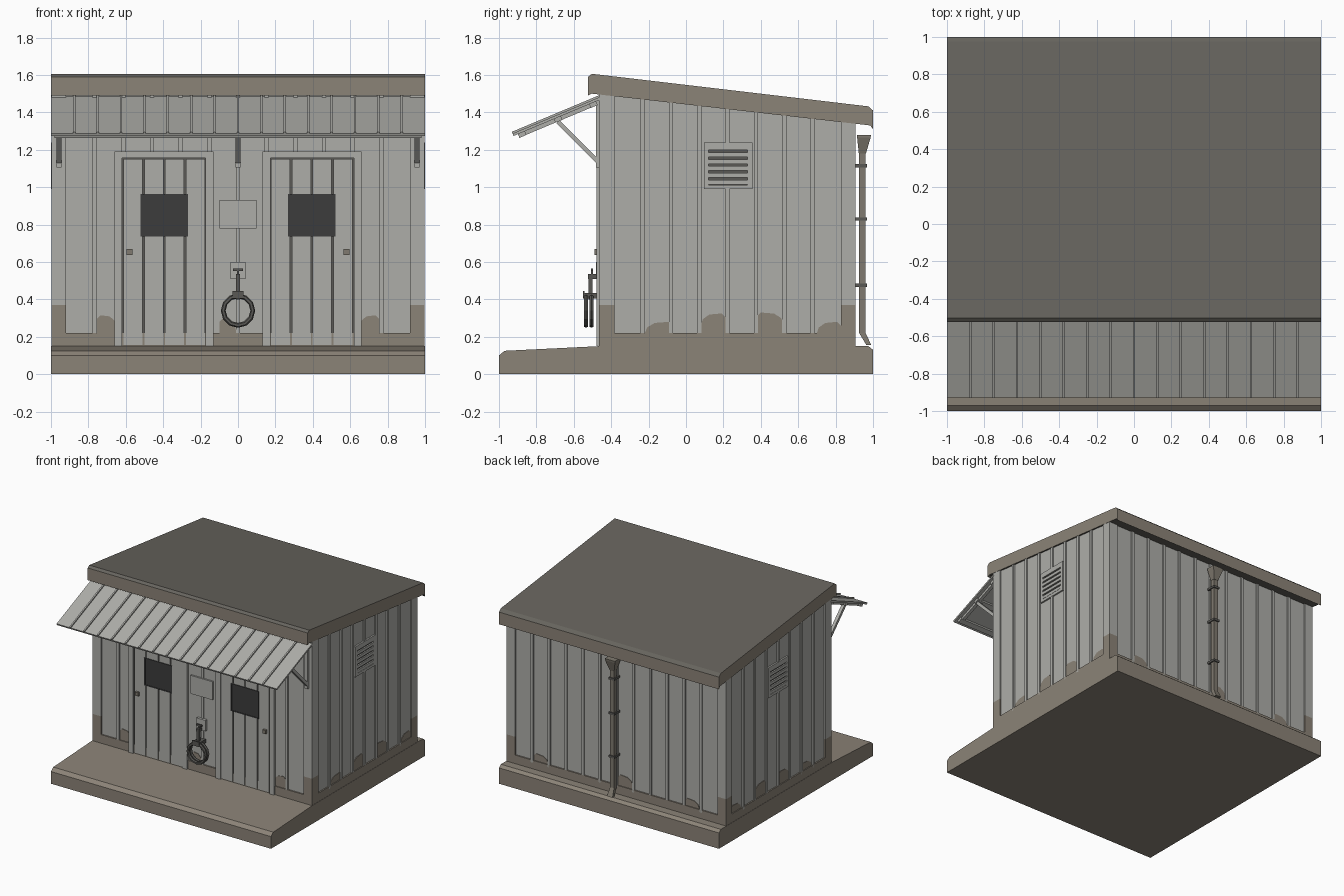
import bpy, bmesh, math
from mathutils import Vector

if "Cube" in bpy.data.objects:
    bpy.data.objects.remove(bpy.data.objects["Cube"])


def mat(name, r, g, b):
    m = bpy.data.materials.new(name)
    m.diffuse_color = (r, g, b, 1)
    m.use_nodes = True
    m.node_tree.nodes["Principled BSDF"].inputs["Base Color"].default_value = m.diffuse_color
    return m


GREY = mat("light grey metal", 0.42, 0.42, 0.395)
BROWN = mat("concrete brown", 0.26, 0.228, 0.185)
ROOF = mat("dark roof felt", 0.135, 0.128, 0.112)
DARK = mat("dark glass", 0.045, 0.045, 0.045)
HOSE = mat("dark rubber", 0.10, 0.098, 0.09)
PIPE = mat("pipe brown", 0.215, 0.195, 0.16)


def finish(name, bm, *mats):
    bmesh.ops.recalc_face_normals(bm, faces=bm.faces)
    me = bpy.data.meshes.new(name)
    bm.to_mesh(me)
    bm.free()
    for m in mats:
        me.materials.append(m)
    ob = bpy.data.objects.new(name, me)
    bpy.context.collection.objects.link(ob)
    return ob


def box(name, x, y, z, m):
    bm = bmesh.new()
    bmesh.ops.create_cube(bm, size=1)
    for v in bm.verts:
        v.co = [(a + b) / 2 + c * (b - a) for (a, b), c in zip((x, y, z), v.co)]
    return finish(name, bm, m)


def prism(name, pts, axis, lo, hi, *mats):
    # axis x: points are (y, z); axis y: points are (x, z)
    bm = bmesh.new()
    put = (lambda p, d: (d, p[0], p[1])) if axis == "x" else (lambda p, d: (p[0], d, p[1]))
    a = [bm.verts.new(put(p, lo)) for p in pts]
    b = [bm.verts.new(put(p, hi)) for p in pts]
    bm.faces.new(a)
    bm.faces.new(b)
    for i in range(len(pts)):
        j = (i + 1) % len(pts)
        bm.faces.new((a[i], a[j], b[j], b[i]))
    return finish(name, bm, *mats)


def bar(name, p, q, t, x, w, m):
    # bar of thickness t lying in the yz plane from p to q
    p, q = Vector(p), Vector(q)
    d = (q - p).normalized()
    n = Vector((-d.y, d.x)) * t / 2
    return prism(name, [p + n, q + n, q - n, p - n], "x", x - w / 2, x + w / 2, m)


def ring(name, y, z, r, t, m):
    bpy.ops.mesh.primitive_torus_add(major_segments=12, minor_segments=6, major_radius=r,
                                     minor_radius=t, location=(0, y, z),
                                     rotation=(math.pi / 2, 0, 0))
    ob = bpy.context.object
    ob.name = name
    ob.data.materials.append(m)


def eave(y):
    return 1.50 - 0.1141 * (y + 0.505)


F, B, S = -0.465, 0.905, 0.998     # outer faces of the wall ribs
REC = 0.011                        # depth of the panels behind them

# Ground slab and plinth
prism("slab", [(-1, 0), (-1, 0.1), (-0.97, 0.125), (-0.46, 0.15), (0.975, 0.15),
               (1, 0.13), (1, 0)], "x", -1, 1, BROWN)
box("plinth", (-S, S), (F, B), (0.12, 0.22), BROWN)

# Wall body
prism("walls", [(F + REC, 0.14), (B - REC, 0.14), (B - REC, eave(B) + 0.01),
                (F + REC, eave(F) + 0.01)], "x", -S + REC, S - REC, GREY)

# Roof: felt on top and below, fascia around
roof = prism("roof", [(-0.523, 1.49), (-0.523, 1.59), (-0.503, 1.606), (0.975, 1.432),
                      (1, 1.41), (1, 1.31), (0.985, 1.33), (-0.505, 1.50)],
             "x", -1, 1, BROWN, ROOF)
for p in roof.data.polygons:
    p.material_index = 1 if abs(p.normal.z) > 0.45 else 0

# Corner posts, stained at the foot
for sx in (-1, 1):
    xs = sorted((sx * S, sx * 0.92))
    for ys in ((F, -0.383), (0.828, B)):
        top = eave(ys[1]) + 0.012
        box("corner_post", xs, ys, (0.37, top), GREY)
        box("corner_post_stain", xs, ys, (0.2, 0.37), BROWN)

# Wall ribs, front and back
R = 0.011
for i in range(1, 12):
    x = -0.92 + 1.84 * i / 12
    low = 1.18 if 0.13 < abs(x) < 0.67 else 0.2
    box("front_rib", (x - R, x + R), (F, F + 0.02), (low, eave(F) + 0.005), GREY)
    box("back_rib", (x - R, x + R), (B - 0.02, B), (0.2, eave(B) + 0.005), GREY)


def stain(name, a, b, h, axis, lo, hi):
    prism(name, [(a, 0.21), (a, h - 0.02), (a + 0.02 * (1 if b > a else -1), h),
                 (a + (b - a) * 0.65, h - 0.006), (a + (b - a) * 0.92, h - 0.03),
                 (b, h - 0.06), (b, 0.21)], axis, lo, hi, BROWN)


# Side ribs, stains and vents
for sx in (-1, 1):
    xs = sorted((sx * S, sx * (S - 0.02)))
    for i in range(1, 8):
        y = -0.383 + 1.211 * i / 8
        spans = [(0.2, 0.99), (1.23, eave(y) + 0.005)] if i == 4 else [(0.2, eave(y) + 0.005)]
        for z in spans:
            box("side_rib", xs, (y - R, y + R), z, GREY)
    face = sorted((sx * (S - REC - 0.003), sx * (S - REC + 0.004)))
    for a, b, h in ((-0.07, -0.22, 0.28), (0.21, 0.08, 0.325), (0.38, 0.52, 0.33),
                    (0.828, 0.70, 0.28)):
        stain("side_stain", a, b, h, "x", *face)
    # louvred vent
    fx = sorted((sx * (S - 0.02), sx * 1.0))
    for y in ((0.095, 0.12), (0.33, 0.355)):
        box("vent_frame_side", fx, y, (0.99, 1.24), GREY)
    for z in ((0.99, 1.012), (1.215, 1.24)):
        box("vent_frame_rail", fx, (0.12, 0.33), z, GREY)
    back = sorted((sx * (S - 0.02), sx * (S - REC + 0.002)))
    box("vent_shadow", back, (0.12, 0.33), (1.012, 1.215), HOSE)
    for i in range(6):
        z = 1.022 + i * 0.037
        box("vent_slat", fx, (0.12, 0.33), (z - 0.008, z + 0.016), GREY)

# Stains on front and back panels
for s in (-1, 1):
    stain("front_stain", s * 0.754, s * 0.65, 0.315, "y", F + REC - 0.004, F + REC + 0.003)
stain("front_stain_middle", -0.10, -0.012, 0.30, "y", F + REC - 0.004, F + REC + 0.003)
for a, b, h in ((-0.012, -0.142, 0.31), (0.755, 0.625, 0.28), (-0.62, -0.75, 0.28)):
    stain("back_stain", a, b, h, "y", B - REC - 0.003, B - REC + 0.004)

# Doors
for s in (-1, 1):
    def sp(a, b):
        return sorted((s * a, s * b))
    box("door_frame_inner", sp(0.13, 0.175), (-0.478, -0.45), (0.15, 1.19), GREY)
    box("door_frame_outer", sp(0.62, 0.66), (-0.478, -0.45), (0.15, 1.19), GREY)
    box("door_frame_top", sp(0.175, 0.62), (-0.478, -0.45), (1.155, 1.19), GREY)
    box("door_back", sp(0.175, 0.62), (-0.462, -0.45), (0.15, 1.155), HOSE)
    for i in range(4):
        a = 0.177 + i * 0.111
        box("door_plank", sp(a, a + 0.102), (-0.471, -0.455), (0.157, 1.15), GREY)
    box("door_window", sp(0.275, 0.513), (-0.474, -0.46), (0.743, 0.957), DARK)
    for x in ((0.268, 0.277), (0.511, 0.52)):
        box("window_edge", sp(*x), (-0.477, -0.46), (0.737, 0.963), DARK)
    for z in ((0.737, 0.745), (0.955, 0.963)):
        box("window_edge", sp(0.277, 0.511), (-0.477, -0.46), z, DARK)
    box("door_knob", sp(0.565, 0.595), (-0.49, -0.465), (0.638, 0.668), PIPE)

# Sign plate, valve box and hanging hose
box("sign_plate", (-0.1, 0.1), (-0.474, -0.46), (0.78, 0.93), GREY)
box("valve_box", (-0.04, 0.04), (-0.482, -0.46), (0.51, 0.6), GREY)
box("valve_spout", (-0.012, 0.012), (-0.525, -0.475), (0.51, 0.535), HOSE)
box("valve_stem", (-0.006, 0.006), (-0.508, -0.496), (0.53, 0.556), HOSE)
box("valve_handle", (-0.026, 0.026), (-0.508, -0.496), (0.552, 0.564), HOSE)
box("hose_drop", (-0.011, 0.011), (-0.52, -0.5), (0.4, 0.515), HOSE)
box("hose_hook", (-0.03, 0.03), (-0.545, -0.46), (0.405, 0.435), HOSE)
box("hook_tip", (-0.03, 0.03), (-0.552, -0.542), (0.405, 0.445), HOSE)
for y in (-0.535, -0.505):
    ring("hose_coil", y, 0.34, 0.079, 0.013, HOSE)

# Awning sheet with standing seams
p0, p1 = Vector((-0.455, 1.477)), Vector((-0.925, 1.28))
bar("awning_sheet", p0, p1, 0.014, 0, 2.0, GREY)
up = Vector((-(p0 - p1).y, (p0 - p1).x)).normalized() * 0.011
for i in range(-7, 8):
    bar("awning_seam", p0 + up, p1 + up, 0.012, i * 0.125, 0.012, GREY)

# Awning frame: purlins, rafters, struts and wall brackets
for t in (0.10, 0.5, 0.91):
    c = p0.lerp(p1, t) - up * 1.6
    d = (p1 - p0).normalized() * 0.02
    bar("awning_purlin", c - d, c + d, 0.022, 0, 1.96, GREY)
for x in (-0.957, 0, 0.957):
    bar("awning_rafter", p0 - up * 1.5, p0.lerp(p1, 0.95) - up * 1.5, 0.022, x, 0.026, GREY)
    bar("awning_strut", (-0.685, 1.35), (-0.47, 1.135), 0.024, x, 0.026, GREY)
    box("wall_bracket", (x - 0.014, x + 0.014), (-0.482, -0.46), (1.105, 1.475), GREY)

# Rain pipe at the back: hopper, pipe, spout and straps
def taper(name, sections, m):
    # square sections (y centre, z, half width x, half depth y) joined in order
    bm = bmesh.new()
    rows = [[bm.verts.new((sx * hx, y + sy * hy, z))
             for sx, sy in ((-1, -1), (1, -1), (1, 1), (-1, 1))] for y, z, hx, hy in sections]
    for a, b in zip(rows, rows[1:]):
        for i in range(4):
            j = (i + 1) % 4
            bm.faces.new((a[i], a[j], b[j], b[i]))
    bm.faces.new(rows[0])
    bm.faces.new(rows[-1])
    finish(name, bm, m)


taper("rain_pipe", [(0.978, 0.155, 0.025, 0.013), (0.943, 0.22, 0.018, 0.017),
                    (0.943, 1.19, 0.018, 0.017)], PIPE)
taper("rain_hopper", [(0.943, 1.18, 0.02, 0.019), (0.951, 1.265, 0.045, 0.036),
                      (0.951, 1.28, 0.045, 0.038)], PIPE)
for z in (1.115, 0.83, 0.475):
    box("pipe_strap", (-0.026, 0.026), (0.895, 0.968), (z - 0.009, z + 0.009), HOSE)
